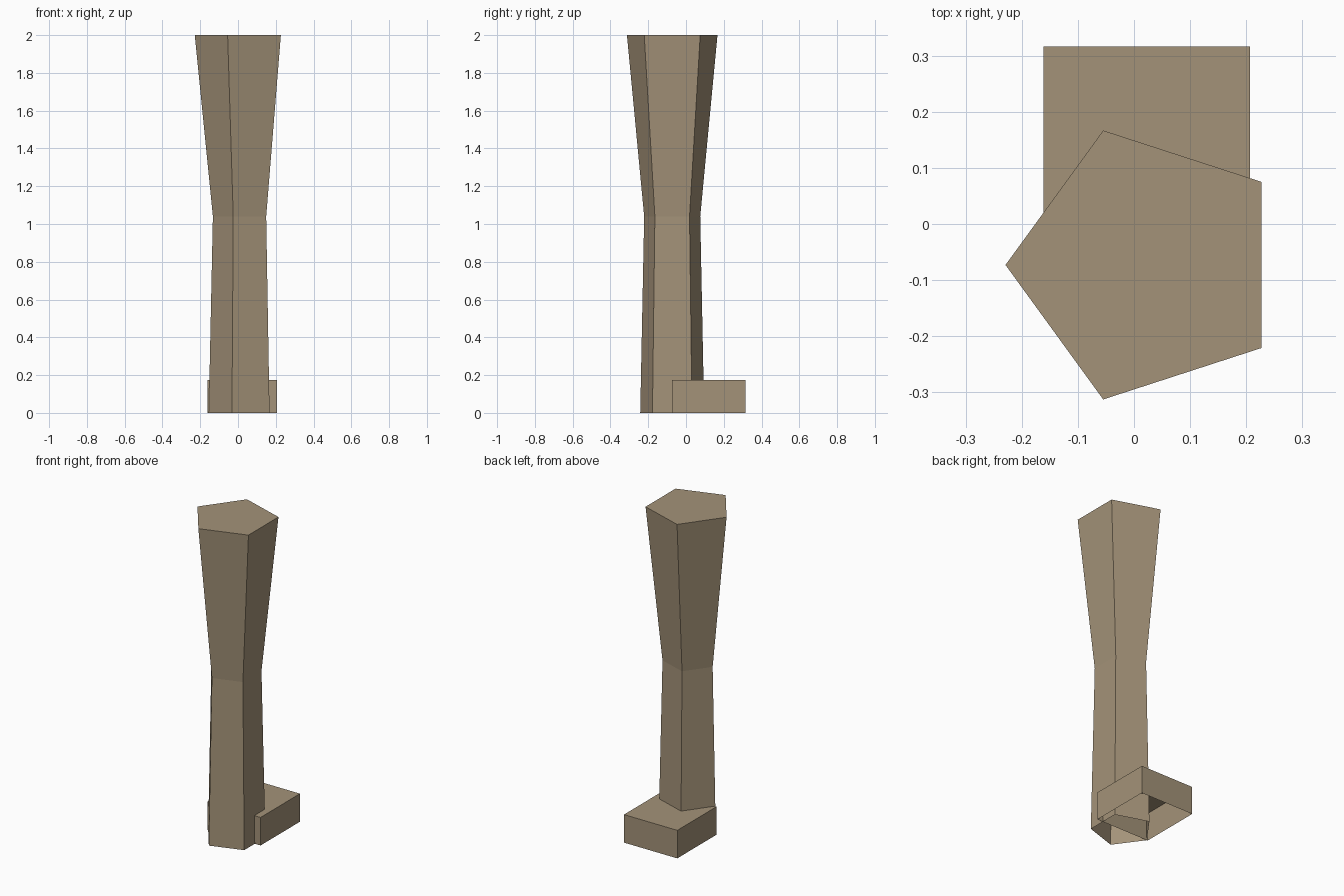
import bpy, bmesh
from math import cos, sin, pi

if "Cube" in bpy.data.objects:
    bpy.data.objects.remove(bpy.data.objects["Cube"])

mat = bpy.data.materials.new("brown")
mat.diffuse_color = (0.37, 0.29, 0.19, 1)
mat.use_nodes = True
mat.node_tree.nodes["Principled BSDF"].inputs["Base Color"].default_value = mat.diffuse_color


def loft(name, rings):
    """Skin stacked (outline, z) rings, cap the top and leave the underside open."""
    bm = bmesh.new()
    loops = [[bm.verts.new((x, y, z)) for x, y in pts] for pts, z in rings]
    for a, b in zip(loops, loops[1:]):
        n = len(a)
        for i in range(n):
            j = (i + 1) % n
            bm.faces.new((a[i], a[j], b[j], b[i]))
    bm.faces.new(loops[-1])
    mesh = bpy.data.meshes.new(name)
    bm.to_mesh(mesh)
    bm.free()
    mesh.materials.append(mat)
    obj = bpy.data.objects.new(name, mesh)
    bpy.context.collection.objects.link(obj)
    return obj


def pentagon(r, cx=0.023, cy=-0.073):
    # One corner points to -x
    return [(cx + r * cos(pi + i * 2 * pi / 5), cy + r * sin(pi + i * 2 * pi / 5))
            for i in range(5)]


# Five-sided leg, narrowest at the ankle and widest at the top
loft("leg", [(pentagon(0.178), 0), (pentagon(0.156), 1.04), (pentagon(0.252), 2)])

# Box foot projecting to the back
sole = [(-0.161, -0.073), (0.207, -0.073), (0.207, 0.316), (-0.161, 0.316)]
loft("foot", [(sole, 0), (sole, 0.175)])
